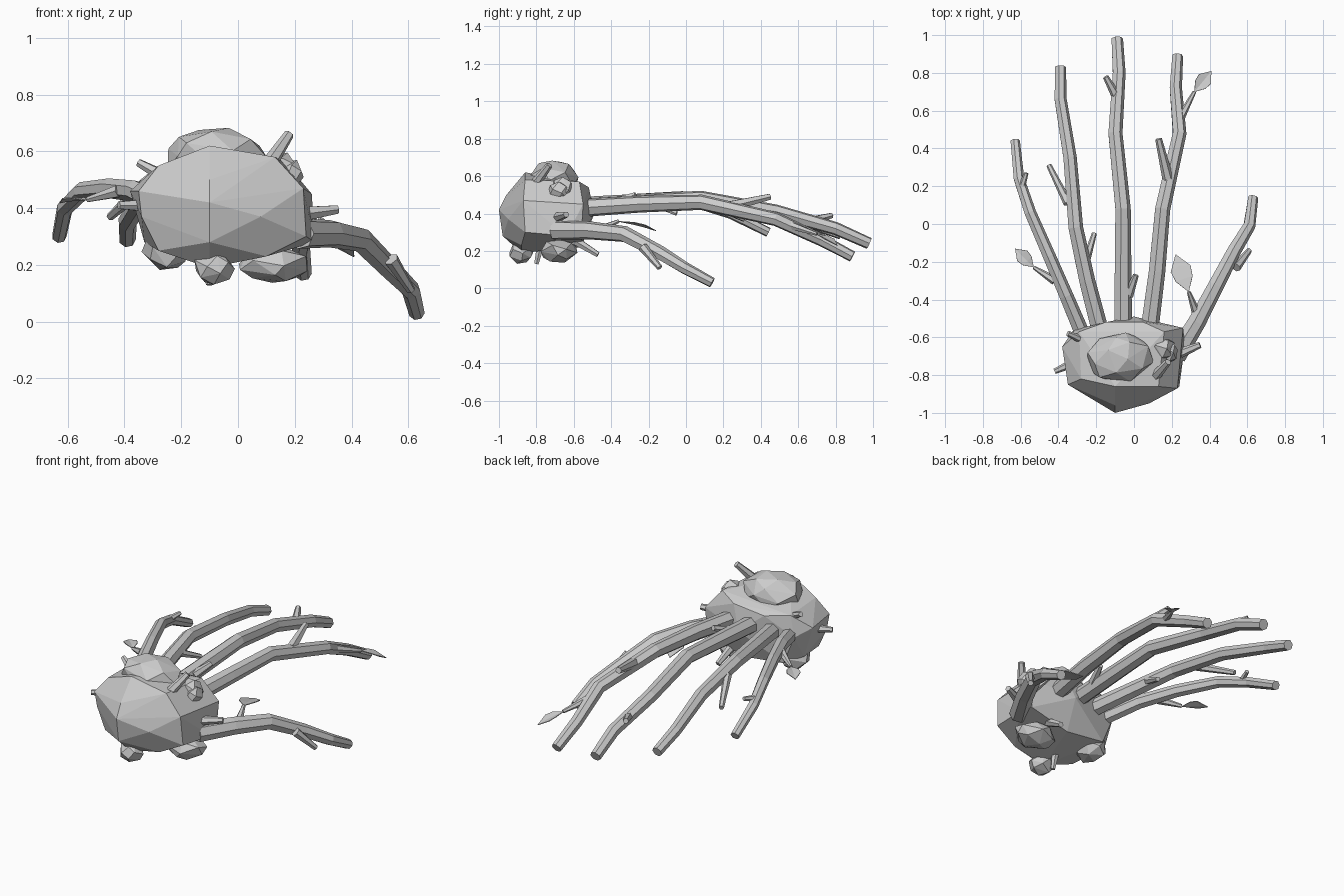
import bpy, bmesh, math, random
from mathutils import Vector

old = bpy.data.objects.get("Cube")
if old:
    bpy.data.objects.remove(old, do_unlink=True)
random.seed(4)

stone = bpy.data.materials.new("pale grey")
stone.use_nodes = True
stone.diffuse_color = (0.6, 0.6, 0.6, 1)
stone.node_tree.nodes["Principled BSDF"].inputs["Base Color"].default_value = (0.6, 0.6, 0.6, 1)


def finish(bm, name):
    bmesh.ops.recalc_face_normals(bm, faces=bm.faces)
    mesh = bpy.data.meshes.new(name)
    bm.to_mesh(mesh)
    bm.free()
    mesh.materials.append(stone)
    obj = bpy.data.objects.new(name, mesh)
    bpy.context.collection.objects.link(obj)
    return obj


def hull(name, points):
    """Faceted solid wrapped around loose points."""
    bm = bmesh.new()
    for p in points:
        bm.verts.new(p)
    res = bmesh.ops.convex_hull(bm, input=bm.verts)
    loose = {g for g in res["geom_interior"] + res["geom_unused"] if isinstance(g, bmesh.types.BMVert)}
    bmesh.ops.delete(bm, geom=list(loose), context="VERTS")
    bmesh.ops.dissolve_limit(bm, angle_limit=0.06, verts=bm.verts, edges=bm.edges)
    return finish(bm, name)


def rock(name, centre, size, count=22):
    """Rough boulder from points spread over an ellipsoid."""
    pts = []
    for i in range(count):
        h = 1 - 2 * (i + 0.5) / count
        a = i * 2.4 + random.uniform(-0.25, 0.25)
        r = math.sqrt(1 - h * h)
        k = random.uniform(0.96, 1.08)
        d = (r * math.cos(a), r * math.sin(a), h)
        pts.append([c + s * k * v for c, s, v in zip(centre, size, d)])
    return hull(name, pts)


def branch(name, path, r0, r1, sides=7):
    """Tapered tube swept along a path."""
    pts = [Vector(p) for p in path]
    bm = bmesh.new()
    rings = []
    last = len(pts) - 1
    for i, p in enumerate(pts):
        t = (pts[min(i + 1, last)] - pts[max(i - 1, 0)]).normalized()
        ref = Vector((0, 0, 1)) if abs(t.z) < 0.9 else Vector((0, 1, 0))
        u = t.cross(ref).normalized()
        w = u.cross(t)
        r = r0 + (r1 - r0) * i / last
        angles = [math.tau * k / sides for k in range(sides)]
        rings.append([bm.verts.new(p + r * (u * math.cos(a) + w * math.sin(a))) for a in angles])
    for a, b in zip(rings, rings[1:]):
        for k in range(sides):
            j = (k + 1) % sides
            bm.faces.new((a[k], a[j], b[j], b[k]))
    bm.faces.new(rings[0])
    bm.faces.new(rings[-1])
    return finish(bm, name)


def leaf(name, base, tip, width):
    """Thin pointed leaf folded along its midrib."""
    a, b = Vector(base), Vector(tip)
    side = (b - a).cross(Vector((0, 0, 1))).normalized() * width / 2
    lift = Vector((0, 0, 0.012))
    bm = bmesh.new()
    rib = [bm.verts.new(a.lerp(b, t) + lift * h) for t, h in ((0, 0), (0.35, 0.3), (0.7, 0.3), (1, 0))]
    for s in (-1, 1):
        edge = [bm.verts.new(a.lerp(b, t) + side * s * k + lift) for t, k in ((0.35, 0.85), (0.62, 1))]
        bm.faces.new((rib[0], rib[1], edge[0]))
        bm.faces.new((rib[1], rib[2], edge[1], edge[0]))
        bm.faces.new((rib[2], rib[3], edge[1]))
    obj = finish(bm, name)
    thick = obj.modifiers.new("thickness", "SOLIDIFY")
    thick.thickness = 0.004
    return obj


# Palm boulder
hull("palm", [
    (-0.1, -1, 0.42), (-0.1, -0.98, 0.28), (-0.1, -0.96, 0.5), (0.08, -0.95, 0.37),
    (-0.1, -0.86, 0.62), (0.13, -0.86, 0.58), (0.23, -0.87, 0.47), (0.24, -0.86, 0.3),
    (0.1, -0.88, 0.23), (-0.1, -0.88, 0.19), (-0.28, -0.85, 0.25), (-0.35, -0.85, 0.46),
    (-0.34, -0.84, 0.37), (-0.28, -0.82, 0.55), (-0.38, -0.65, 0.46), (-0.33, -0.64, 0.28),
    (0.27, -0.64, 0.28), (0.26, -0.55, 0.45), (0.25, -0.56, 0.28), (0.16, -0.57, 0.57),
    (-0.29, -0.57, 0.54), (-0.32, -0.56, 0.42), (-0.25, -0.56, 0.25), (0.0, -0.49, 0.4),
    (0.05, -0.52, 0.54), (0.0, -0.56, 0.22), (-0.15, -0.52, 0.52)])

# Boulders stuck to the palm
rock("top_rock", (-0.08, -0.71, 0.58), (0.18, 0.13, 0.11), 26)
rock("small_top_rock", (0.15, -0.66, 0.53), (0.07, 0.065, 0.07), 16)
rock("side_rock", (0.19, -0.68, 0.52), (0.045, 0.06, 0.05), 14)
rock("front_under_rock", (-0.085, -0.88, 0.19), (0.075, 0.065, 0.06), 16)
rock("right_under_rock", (-0.25, -0.66, 0.25), (0.085, 0.09, 0.075), 18)
rock("left_under_rock", (0.13, -0.68, 0.2), (0.125, 0.1, 0.065), 20)

# Long branch fingers and thumb
branch("little_finger", [(-0.28, -0.57, 0.42), (-0.36, -0.38, 0.46), (-0.45, -0.17, 0.47),
                         (-0.55, 0.06, 0.46), (-0.61, 0.24, 0.4), (-0.63, 0.44, 0.3)], 0.042, 0.026)
branch("ring_finger", [(-0.18, -0.57, 0.43), (-0.25, -0.3, 0.46), (-0.31, -0.02, 0.48),
                       (-0.34, 0.35, 0.43), (-0.39, 0.66, 0.35), (-0.39, 0.83, 0.29)], 0.048, 0.03)
branch("middle_finger", [(-0.06, -0.56, 0.44), (-0.06, -0.25, 0.46), (-0.06, 0.08, 0.48),
                         (-0.1, 0.48, 0.41), (-0.08, 0.8, 0.32), (-0.09, 0.98, 0.24)], 0.05, 0.032)
branch("index_finger", [(0.08, -0.56, 0.43), (0.12, -0.25, 0.45), (0.15, 0.08, 0.46),
                        (0.24, 0.48, 0.37), (0.22, 0.72, 0.26), (0.23, 0.89, 0.17)], 0.05, 0.03)
branch("thumb", [(0.22, -0.7, 0.31), (0.33, -0.52, 0.31), (0.43, -0.33, 0.29),
                 (0.53, -0.14, 0.19), (0.61, -0.01, 0.11), (0.63, 0.14, 0.03)], 0.055, 0.028)

# Short twigs, each given by root, tip and root radius
twigs = {
    "middle_tip_twig": ((-0.09, 0.67, 0.36), (-0.15, 0.78, 0.39), 0.026),
    "middle_base_twig": ((-0.03, -0.38, 0.46), (0.01, -0.27, 0.5), 0.026),
    "ring_outer_twig": ((-0.35, 0.11, 0.46), (-0.45, 0.31, 0.37), 0.024),
    "ring_inner_twig": ((-0.25, -0.18, 0.46), (-0.21, -0.05, 0.4), 0.022),
    "index_twig": ((0.18, 0.24, 0.44), (0.13, 0.45, 0.49), 0.03),
    "little_twig": ((-0.6, 0.18, 0.42), (-0.57, 0.27, 0.44), 0.02),
    "thumb_twig": ((0.54, -0.23, 0.22), (0.61, -0.14, 0.11), 0.026),
    "palm_top_spike": ((0.1, -0.82, 0.54), (0.18, -0.73, 0.66), 0.03),
    "palm_left_spike": ((0.23, -0.69, 0.38), (0.35, -0.64, 0.395), 0.028),
    "palm_right_spike": ((-0.26, -0.62, 0.51), (-0.35, -0.58, 0.56), 0.024),
    "palm_side_spike": ((-0.33, -0.74, 0.41), (-0.42, -0.78, 0.41), 0.024),
    "palm_under_spike": ((0.1, -0.6, 0.26), (0.12, -0.47, 0.18), 0.026),
    "palm_lower_spike": ((-0.1, -0.78, 0.22), (-0.1, -0.8, 0.13), 0.022),
}
for name, (root, tip, radius) in twigs.items():
    branch(name, [root, tip], radius, radius * 0.6, 6)

# Stems with a leaf at the end: root, joint, leaf tip, leaf width
sprigs = {
    "little": ((-0.42, -0.3, 0.46), (-0.53, -0.23, 0.43), (-0.63, -0.13, 0.42), 0.075),
    "index": ((0.24, 0.55, 0.34), (0.32, 0.7, 0.29), (0.41, 0.81, 0.23), 0.08),
    "thumb": ((0.33, -0.47, 0.31), (0.29, -0.36, 0.36), (0.22, -0.16, 0.31), 0.11),
}
for name, (root, joint, tip, width) in sprigs.items():
    branch(name + "_stem", [root, joint], 0.024, 0.01, 6)
    leaf(name + "_leaf", joint, tip, width)
